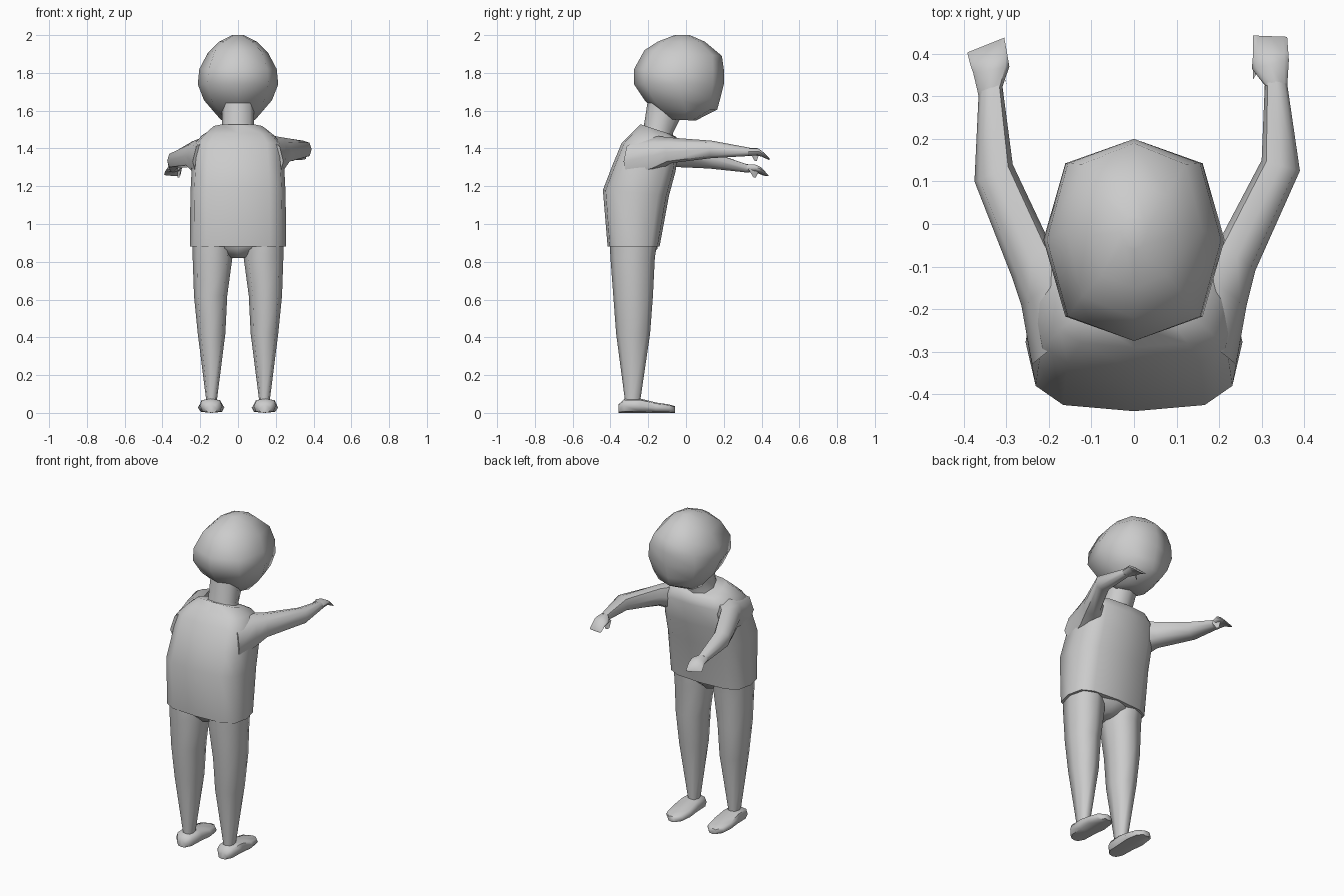
import bpy, bmesh, math
from mathutils import Vector


def loft(name, rings, n=8, e=0.8):
    """Skin closed rings; each ring = (end p, opposite end q, half-width vector w)."""
    bm = bmesh.new()
    loops = []
    for p, q, w in rings:
        p, q, w = Vector(p), Vector(q), Vector(w)
        c, v = (p + q) / 2, (q - p) / 2
        loop = []
        for i in range(n):
            a = 2 * math.pi * i / n
            s, k = math.sin(a), math.cos(a)
            s = math.copysign(abs(s) ** e, s) if abs(s) > 1e-6 else 0
            k = math.copysign(abs(k) ** e, k) if abs(k) > 1e-6 else 0
            loop.append(bm.verts.new(c + v * k + w * s))
        loops.append(loop)
    for a, b in zip(loops, loops[1:]):
        for i in range(n):
            j = (i + 1) % n
            bm.faces.new((a[i], a[j], b[j], b[i]))
    bm.faces.new(loops[0][::-1])
    bm.faces.new(loops[-1])
    bmesh.ops.recalc_face_normals(bm, faces=bm.faces)
    me = bpy.data.meshes.new(name)
    bm.to_mesh(me)
    bm.free()
    ob = bpy.data.objects.new(name, me)
    bpy.context.collection.objects.link(ob)
    bpy.ops.object.select_all(action='DESELECT')
    ob.select_set(True)
    bpy.context.view_layer.objects.active = ob
    bpy.ops.object.shade_smooth_by_angle(angle=math.radians(55))
    return ob


def body(name, rows, x=0, n=8, e=0.8):
    """Rows: back y, back z, front y, front z, half width."""
    return loft(name, [((r[5] if len(r) > 5 else x, r[0], r[1]),
                        (r[5] if len(r) > 5 else x, r[2], r[3]),
                        (r[4], 0, 0)) for r in rows], n, e)


def limb(name, rows):
    """Rows: inner x, y, z, outer x, y, z, half thickness."""
    return loft(name, [(r[0:3], r[3:6], (0, 0, r[6])) for r in rows])


# head and neck
body("head", [(-.09, 1.555, .05, 1.547, .09), (-.16, 1.60, .165, 1.605, .135),
              (-.215, 1.65, .18, 1.66, .18), (-.275, 1.74, .2, 1.74, .213),
              (-.275, 1.82, .2, 1.82, .205), (-.22, 1.92, .19, 1.89, .16),
              (-.15, 1.965, .1, 1.965, .1), (-.06, 2.0, .02, 2.0, .03)])
body("neck", [(-.23, 1.48, -.07, 1.44, .10), (-.22, 1.54, -.07, 1.48, .085),
              (-.20, 1.67, -.02, 1.58, .085)])

# shirt torso, leaning and rounded at the back
body("shirt", [(-.415, .88, -.14, .88, .255), (-.44, 1.18, -.09, 1.15, .252),
               (-.39, 1.31, -.055, 1.28, .245), (-.34, 1.43, -.04, 1.41, .235),
               (-.29, 1.48, -.05, 1.46, .19), (-.24, 1.528, -.08, 1.475, .14)],
     n=12, e=0.6)

# pelvis below the hem
body("pelvis", [(-.40, .92, -.15, .92, .22), (-.40, .87, -.15, .87, .12),
                (-.35, .82, -.20, .82, .04)])

# legs and feet
for side, s in (("right", 1), ("left", -1)):
    body(side + "_leg", [(-.405, .92, -.15, .92, .10, s * .14),
                         (-.40, .82, -.165, .82, .105, s * .135),
                         (-.385, .62, -.175, .62, .088, s * .145),
                         (-.37, .42, -.19, .42, .073, s * .14),
                         (-.325, .08, -.24, .08, .03, s * .14),
                         (-.325, .03, -.24, .03, .03, s * .14)])
    loft(side + "_foot", [((s * .14, y, 0), (s * .145, y, z), (w, 0, 0))
                          for y, z, w in ((-.357, .045, .03), (-.325, .075, .058),
                                          (-.24, .075, .062), (-.16, .055, .07),
                                          (-.09, .045, .058), (-.058, .035, .025))],
         e=0.65)

# arms reaching forward
limb("right_arm", [(.08, -.20, 1.37, .24, -.33, 1.33, .10),
                   (.13, -.10, 1.39, .265, -.19, 1.36, .09),
                   (.20, -.04, 1.40, .285, -.11, 1.38, .067),
                   (.30, .15, 1.395, .39, .125, 1.395, .046),
                   (.308, .34, 1.382, .36, .33, 1.382, .022)])
limb("left_arm", [(-.08, -.20, 1.37, -.24, -.33, 1.33, .10),
                  (-.13, -.10, 1.38, -.265, -.19, 1.35, .09),
                  (-.20, -.04, 1.38, -.285, -.13, 1.36, .067),
                  (-.285, .14, 1.345, -.375, .10, 1.335, .046),
                  (-.31, .33, 1.298, -.365, .31, 1.292, .022)])

# hands with drooping fingers and a small thumb
limb("right_hand", [(.308, .325, 1.382, .36, .32, 1.382, .022),
                    (.277, .365, 1.38, .364, .385, 1.385, .02),
                    (.28, .40, 1.37, .363, .40, 1.375, .016),
                    (.28, .443, 1.342, .36, .44, 1.345, .005)])
limb("right_thumb", [(.28, .34, 1.38, .31, .39, 1.38, .008),
                     (.28, .36, 1.34, .295, .375, 1.335, .004)])
limb("left_hand", [(-.31, .32, 1.298, -.365, .30, 1.292, .022),
                   (-.293, .37, 1.30, -.378, .355, 1.29, .02),
                   (-.298, .40, 1.29, -.385, .375, 1.28, .016),
                   (-.305, .438, 1.257, -.392, .403, 1.262, .005)])
limb("left_thumb", [(-.30, .33, 1.29, -.32, .39, 1.29, .008),
                    (-.31, .355, 1.25, -.32, .37, 1.248, .004)])
